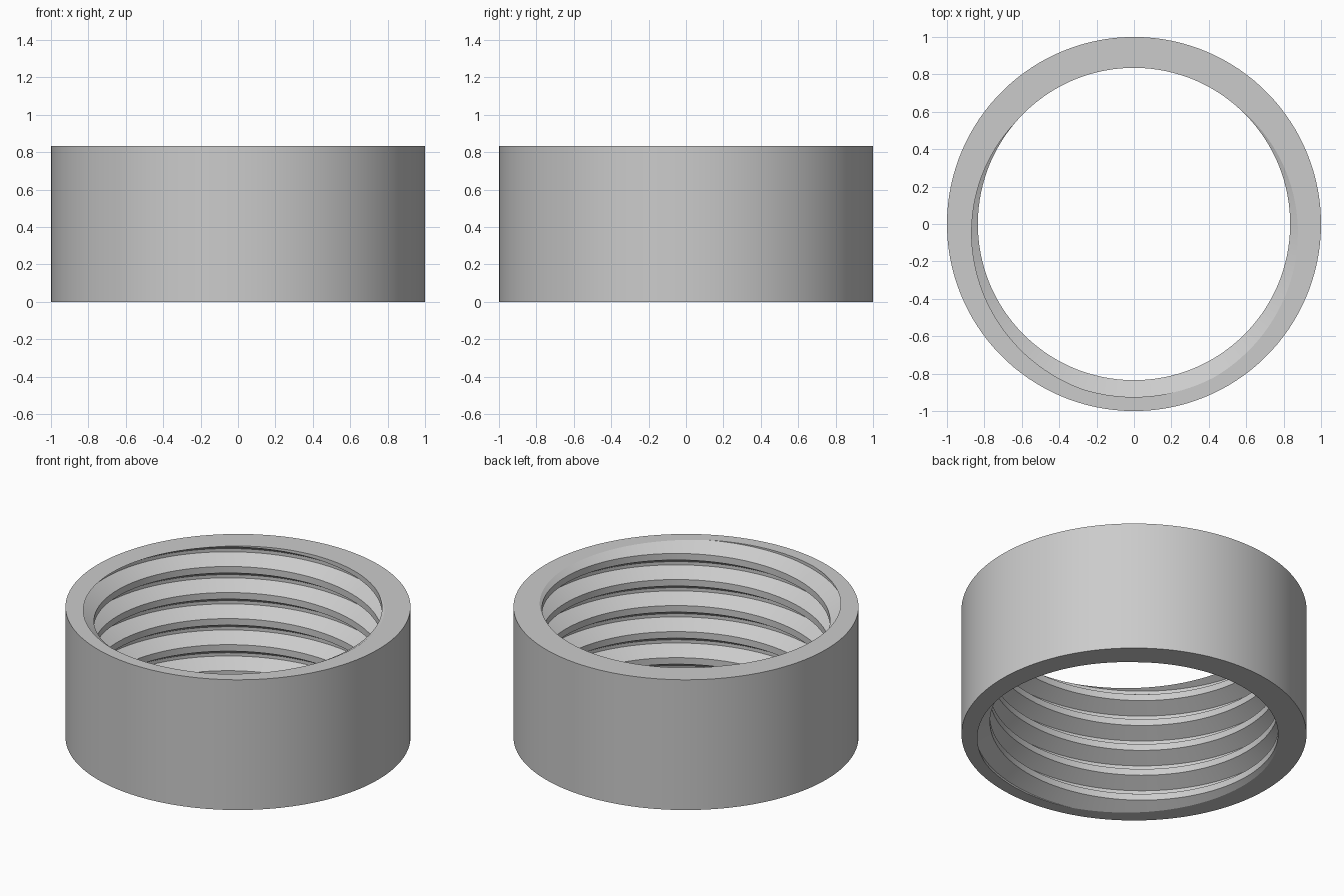
import bpy, bmesh, math

cube = bpy.data.objects.get("Cube")
if cube:
    bpy.data.objects.remove(cube)

# Dimensions of the ring and its right-handed internal thread
OUTER = 1.0
MINOR, MAJOR = 0.835, 0.925
TURNS = 5
HEIGHT = 0.833
PITCH = HEIGHT / TURNS
STEPS = 128
START = math.radians(140)

# One pitch of thread: (fraction of pitch, radius), crest flat then root flat
PROFILE = [(0, MINOR), (0.25, MINOR), (0.5625, MAJOR), (0.6875, MAJOR)]

bm = bmesh.new()

# Thread surface: one column of profile points per step, rising with the angle
columns = []
for i in range(STEPS):
    a = START + math.tau * i / STEPS
    column = []
    for turn in range(-2, TURNS + 2):
        for f, r in PROFILE:
            z = (turn + f + i / STEPS) * PITCH
            column.append(bm.verts.new((r * math.cos(a), r * math.sin(a), z)))
    columns.append(column)

per_turn = len(PROFILE)
for i, left in enumerate(columns):
    # The last column meets the first one a whole pitch higher
    right = columns[i + 1] if i + 1 < STEPS else columns[0][per_turn:]
    for j in range(min(len(left), len(right)) - 1):
        bm.faces.new((left[j], left[j + 1], right[j + 1], right[j]))

# Trim the thread flat at both ends
for z, direction in ((0, -1), (HEIGHT, 1)):
    bmesh.ops.bisect_plane(bm, geom=bm.verts[:] + bm.edges[:] + bm.faces[:], dist=1e-5,
                           plane_co=(0, 0, z), plane_no=(0, 0, direction), clear_outer=True)
bmesh.ops.remove_doubles(bm, verts=bm.verts[:], dist=1e-5)


def rim_edges(z):
    return [e for e in bm.edges if e.is_boundary and all(abs(v.co.z - z) < 1e-4 for v in e.verts)]


def extrude(edges):
    new = bmesh.ops.extrude_edge_only(bm, edges=edges)["geom"]
    return ([g for g in new if isinstance(g, bmesh.types.BMVert)],
            [g for g in new if isinstance(g, bmesh.types.BMEdge)])


# Flat end faces, spread from the thread out to the outer wall
for z in (0, HEIGHT):
    verts, rim = extrude(rim_edges(z))
    for v in verts:
        s = OUTER / math.hypot(v.co.x, v.co.y)
        v.co = (v.co.x * s, v.co.y * s, z)

# Outer wall, dropped from the top rim to the bottom one
verts, _ = extrude([e for e in rim if e.is_boundary])
for v in verts:
    v.co.z = 0
bmesh.ops.remove_doubles(bm, verts=bm.verts[:], dist=1e-4)
bmesh.ops.recalc_face_normals(bm, faces=bm.faces[:])

mesh = bpy.data.meshes.new("threaded_ring")
bm.to_mesh(mesh)
bm.free()
ring = bpy.data.objects.new("threaded_ring", mesh)
bpy.context.collection.objects.link(ring)

# Plain grey
grey = bpy.data.materials.new("plain_grey")
grey.use_nodes = True
color = (0.6, 0.6, 0.6, 1)
grey.diffuse_color = color
grey.node_tree.nodes["Principled BSDF"].inputs["Base Color"].default_value = color
mesh.materials.append(grey)

bpy.context.view_layer.objects.active = ring
ring.select_set(True)
bpy.ops.object.shade_smooth_by_angle(angle=math.radians(25))
